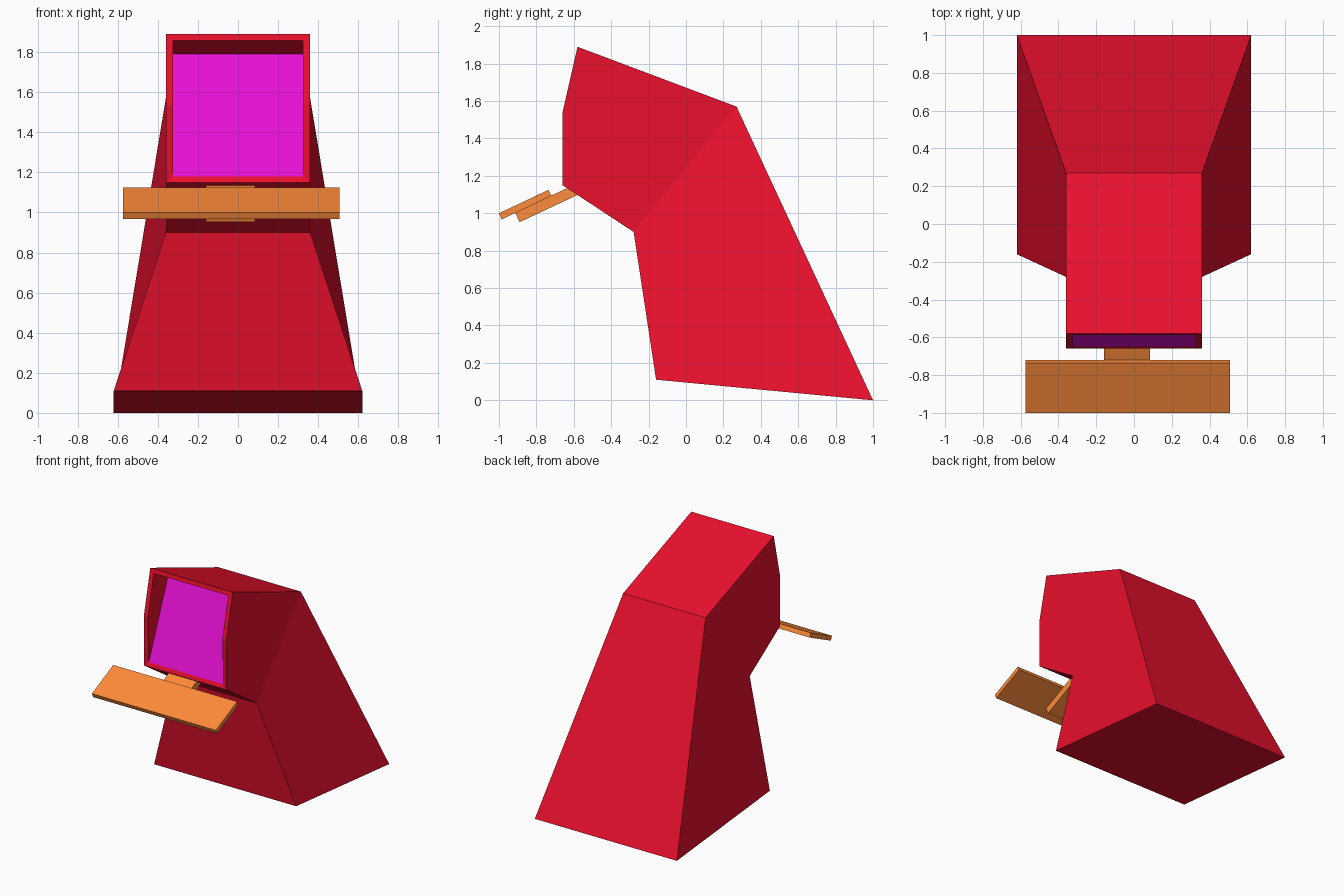
import bpy
import bmesh

if "Cube" in bpy.data.objects:
    bpy.data.objects.remove(bpy.data.objects["Cube"])


def material(name, rgb):
    m = bpy.data.materials.new(name)
    m.diffuse_color = (*rgb, 1)
    m.use_nodes = True
    m.node_tree.nodes["Principled BSDF"].inputs["Base Color"].default_value = m.diffuse_color
    return m


def make_object(name, verts, faces, mat, fix_normals=True):
    mesh = bpy.data.meshes.new(name)
    mesh.from_pydata(verts, [], faces)
    if fix_normals:
        bm = bmesh.new()
        bm.from_mesh(mesh)
        bmesh.ops.recalc_face_normals(bm, faces=bm.faces)
        bm.to_mesh(mesh)
        bm.free()
    obj = bpy.data.objects.new(name, mesh)
    bpy.context.collection.objects.link(obj)
    mesh.materials.append(mat)
    return obj


def prism(name, profile, x0, x1, mat):
    """Extrude a (y, z) profile along x."""
    n = len(profile)
    verts = [(x, y, z) for x in (x0, x1) for y, z in profile]
    walls = [(i, (i + 1) % n, (i + 1) % n + n, i + n) for i in range(n)]
    return make_object(name, verts, walls + [tuple(range(n)), tuple(range(n, 2 * n))], mat)


red = material("red_paint", (0.83, 0.005, 0.027))
orange = material("orange_panel", (1.0, 0.26, 0.043))
magenta = material("magenta_screen", (0.80, 0.005, 0.66))

# Cabinet half-profile (half width, y, z): 0-6 outer side, 7-9 recess rim, 10 recess back
side = [(0.62, -0.16, 0.11), (0.62, 1.0, 0.0), (0.36, 0.27, 1.57),
        (0.36, -0.58, 1.89), (0.36, -0.66, 1.54), (0.36, -0.66, 1.15),
        (0.36, -0.28, 0.90),
        (0.325, -0.587, 1.857), (0.325, -0.66, 1.54), (0.325, -0.648, 1.18),
        (0.325, -0.40, 1.79)]
n = len(side)
verts = [(s * w, y, z) for s in (-1, 1) for w, y, z in side]

# Side panels, frame sides and recess sides, repeated left and right
half = [(6, 0, 1, 2), (2, 3, 4, 5, 6), (3, 7, 8, 4), (4, 8, 9, 5), (7, 10, 9, 8)]
faces = [tuple(i + o for i in f) for o in (0, n) for f in half]
# Panels spanning the width: shell, frame top and bottom, recess ceiling
spans = [(0, 1), (1, 2), (2, 3), (5, 6), (6, 0), (3, 7), (9, 5), (7, 10)]
faces += [(a, b, b + n, a + n) for a, b in spans]
# The screen fills the back of the recess and closes the shell
faces.append((10, 9, 9 + n, 10 + n))
cabinet = make_object("cabinet_with_screen", verts, faces, red)
cabinet.data.materials.append(magenta)
cabinet.data.polygons[-1].material_index = 1

# Control board and its support arm
prism("control_board", [(-1.0, 1.0), (-0.985, 0.967), (-0.72, 1.093), (-0.735, 1.125)],
      -0.575, 0.507, orange)
prism("support_arm", [(-0.913, 1.003), (-0.89, 0.952), (-0.55, 1.112), (-0.575, 1.163)],
      -0.16, 0.085, orange)
